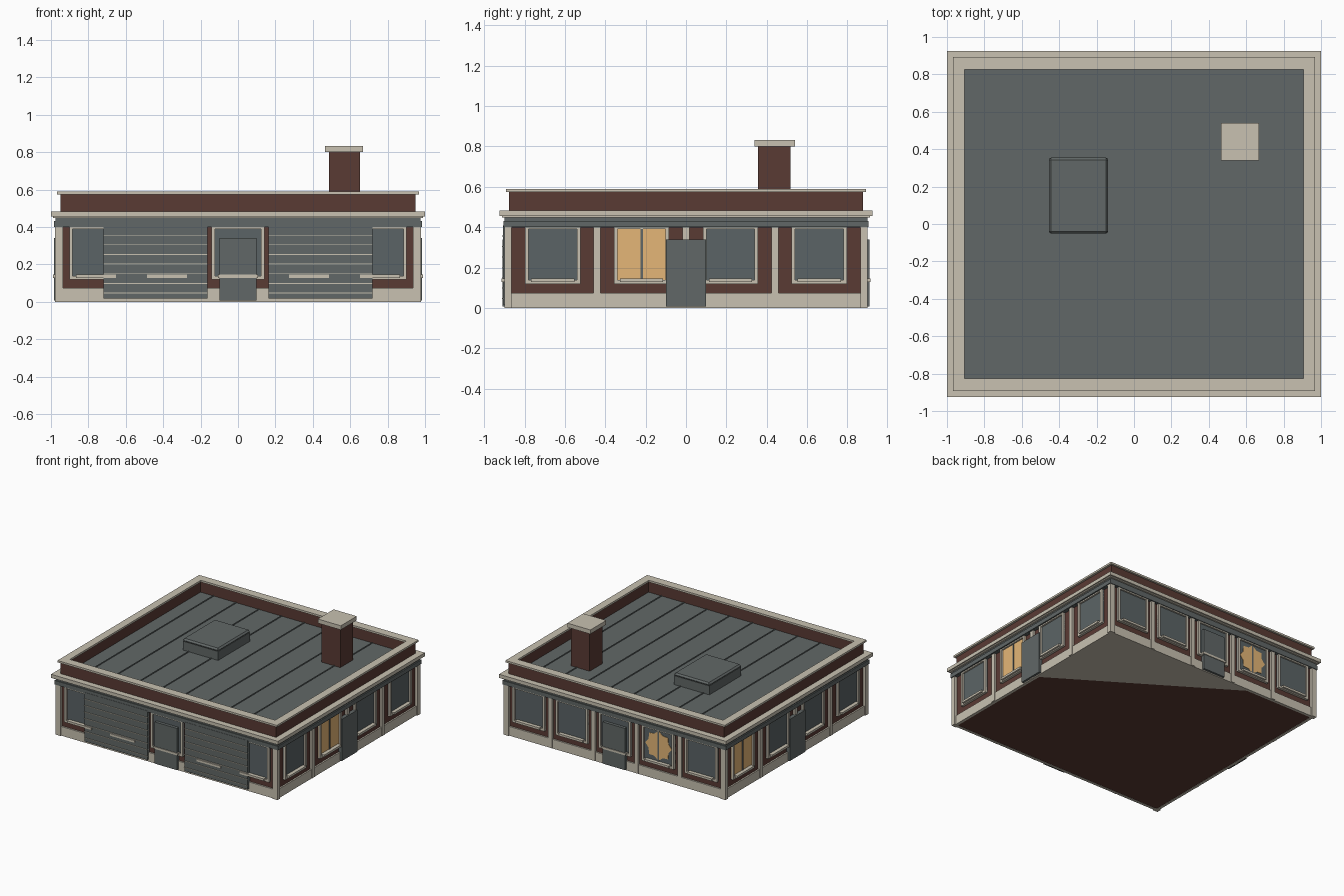
import bpy, bmesh, math

if "Cube" in bpy.data.objects:
    bpy.data.objects.remove(bpy.data.objects["Cube"])


def material(name, rgb):
    m = bpy.data.materials.new(name)
    m.diffuse_color = (*rgb, 1)
    m.use_nodes = True
    m.node_tree.nodes["Principled BSDF"].inputs["Base Color"].default_value = m.diffuse_color
    return m


BRICK = material("brick red", (0.102, 0.043, 0.034))
STONE = material("pale stone", (0.58, 0.535, 0.44))
SLATE = material("slate grey", (0.12, 0.137, 0.135))
GLASS = material("dark glass", (0.105, 0.127, 0.132))
AMBER = material("lit amber", (0.78, 0.47, 0.185))


def finish(name, bm, mat):
    bmesh.ops.recalc_face_normals(bm, faces=bm.faces)
    me = bpy.data.meshes.new(name)
    bm.to_mesh(me)
    bm.free()
    me.materials.append(mat)
    ob = bpy.data.objects.new(name, me)
    bpy.context.collection.objects.link(ob)
    return ob


def box(name, mat, x0, x1, y0, y1, z0, z1):
    bm = bmesh.new()
    bmesh.ops.create_cube(bm, size=1)
    for v in bm.verts:
        v.co = (x1 if v.co.x > 0 else x0, y1 if v.co.y > 0 else y0, z1 if v.co.z > 0 else z0)
    return finish(name, bm, mat)


def slab(name, mat, hx, hy, z0, z1):
    return box(name, mat, -hx, hx, -hy, hy, z0, z1)


def ring(name, mat, hx, hy, ix, iy, z0, z1):
    # rectangular frame with mitred corners
    bm = bmesh.new()
    signs = ((-1, -1), (1, -1), (1, 1), (-1, 1))
    loops = [[bm.verts.new((sx * a, sy * b, z)) for sx, sy in signs]
             for a, b, z in ((hx, hy, z0), (hx, hy, z1), (ix, iy, z1), (ix, iy, z0))]
    for k in range(4):
        p, q = loops[k], loops[(k + 1) % 4]
        for i in range(4):
            j = (i + 1) % 4
            bm.faces.new((p[i], p[j], q[j], q[i]))
    return finish(name, bm, mat)


def sheet(name, mat, points, offset):
    # thin plate from an outline, thickened by an offset
    bm = bmesh.new()
    face = bm.faces.new([bm.verts.new(p) for p in points])
    ext = bmesh.ops.extrude_face_region(bm, geom=[face])
    bmesh.ops.translate(bm, vec=offset, verts=[v for v in ext["geom"] if isinstance(v, bmesh.types.BMVert)])
    return finish(name, bm, mat)


WX, WY = 0.955, 0.88  # wall half sizes


def place(side, u, d):
    # point on a wall: u along it, d out of it
    return {"front": (u, -WY - d), "back": (u, WY + d),
            "right": (WX + d, u), "left": (-WX - d, u)}[side]


def plate(side, name, mat, u0, u1, out, z0, z1):
    a, b = place(side, u0, -0.01), place(side, u1, out)
    return box(side + "_" + name, mat, min(a[0], b[0]), max(a[0], b[0]),
               min(a[1], b[1]), max(a[1], b[1]), z0, z1)


def window(side, c, half, lit):
    plate(side, "glass", AMBER if lit else GLASS, c - half, c + half, 0.006, 0.13, 0.40)
    for s in (-1, 1):
        e = c + s * half
        i = e - s * 0.018
        plate(side, "jamb", STONE, min(e, i), max(e, i), 0.02, 0.12, 0.40)
    plate(side, "lower_frame", STONE, c - half, c + half, 0.02, 0.12, 0.138)
    plate(side, "upper_frame", STONE, c - half, c + half, 0.019, 0.39, 0.405)
    plate(side, "sill", STONE, c - 0.107, c + 0.107, 0.035, 0.128, 0.145)
    if lit:
        plate(side, "mullion", SLATE, c - 0.006, c + 0.006, 0.012, 0.138, 0.39)


# main body and horizontal bands
slab("brick_body", BRICK, WX, WY, 0.002, 0.45)
ring("plinth", STONE, WX + 0.012, WY + 0.012, WX - 0.01, WY - 0.01, 0.0, 0.073)
sheet("pale_underside", STONE, [(0.95, 0.875, 0.0), (0.95, 0.05, 0.0), (-0.35, 0.875, 0.0)], (0, 0, 0.003))
slab("frieze", SLATE, 0.975, 0.898, 0.399, 0.45)
slab("gutter", SLATE, 0.985, 0.905, 0.40, 0.432)
slab("cornice_bed", STONE, 0.99, 0.912, 0.448, 0.456)
slab("cornice", STONE, 1.0, 0.925, 0.456, 0.484)
ring("parapet", BRICK, 0.95, 0.877, 0.915, 0.835, 0.48, 0.577)
ring("coping", STONE, 0.967, 0.892, 0.905, 0.825, 0.575, 0.59)

# roof deck with thin seams
slab("roof_deck", SLATE, 0.93, 0.85, 0.48, 0.489)
for i in range(9):
    x = -0.8 + 0.2 * i
    box("roof_seam", SLATE, x - 0.004, x + 0.004, -0.835, 0.835, 0.487, 0.494)

# corner pilasters
for sx in (-1, 1):
    for sy in (-1, 1):
        xs, ys = sorted((sx * 0.935, sx * 0.978)), sorted((sy * 0.865, sy * 0.9))
        box("corner_pilaster", STONE, *xs, *ys, 0.0, 0.42)

# windows, pilasters and doors on each wall
for side, n, pitch, half, lit in (("front", 5, 0.38, 0.142, None), ("back", 5, 0.38, 0.142, None),
                                  ("right", 4, 0.44, 0.137, 1), ("left", 4, 0.44, 0.137, 3)):
    for i in range(n):
        c = (i - (n - 1) / 2) * pitch
        window(side, c, half, i == lit)
        if i:
            p = c - pitch / 2
            plate(side, "pilaster", STONE, p - 0.017, p + 0.017, 0.018, 0.003, 0.40)
    plate(side, "door", SLATE, -0.098, 0.098, 0.03, 0.008, 0.34)

# burst of light in one back window
pts = []
for k in range(16):
    a = math.tau * k / 16
    r = 1.0 if k % 2 == 0 else 0.8
    x, y = place("back", -0.38 + 0.118 * r * math.cos(a), 0.009)
    pts.append((x, y, 0.268 + 0.12 * r * math.sin(a)))
sheet("lit_burst", AMBER, pts, (0, -0.005, 0))
plate("back", "burst_mullion", SLATE, -0.386, -0.374, 0.012, 0.138, 0.39)

# two garage doors on the front with thin pale ribs
for s in (-1, 1):
    u0, u1 = sorted((s * 0.163, s * 0.72))
    plate("front", "garage_door", SLATE, u0, u1, 0.027, 0.018, 0.408)
    for k in range(7):
        z = 0.047 + 0.0515 * k
        plate("front", "garage_rib", STONE, u0, u1, 0.032, z - 0.002, z + 0.002)

# chimney
box("chimney", BRICK, 0.487, 0.652, 0.357, 0.517, 0.482, 0.802)
box("chimney_cap", STONE, 0.465, 0.668, 0.34, 0.54, 0.80, 0.833)

# roof hatch
box("roof_hatch", SLATE, -0.452, -0.141, -0.049, 0.352, 0.482, 0.56)
lid = box("hatch_lid", SLATE, -0.455, -0.138, -0.052, 0.355, 0.555, 0.582)
bev = lid.modifiers.new("bevel", "BEVEL")
bev.width = 0.012
bev.segments = 1
